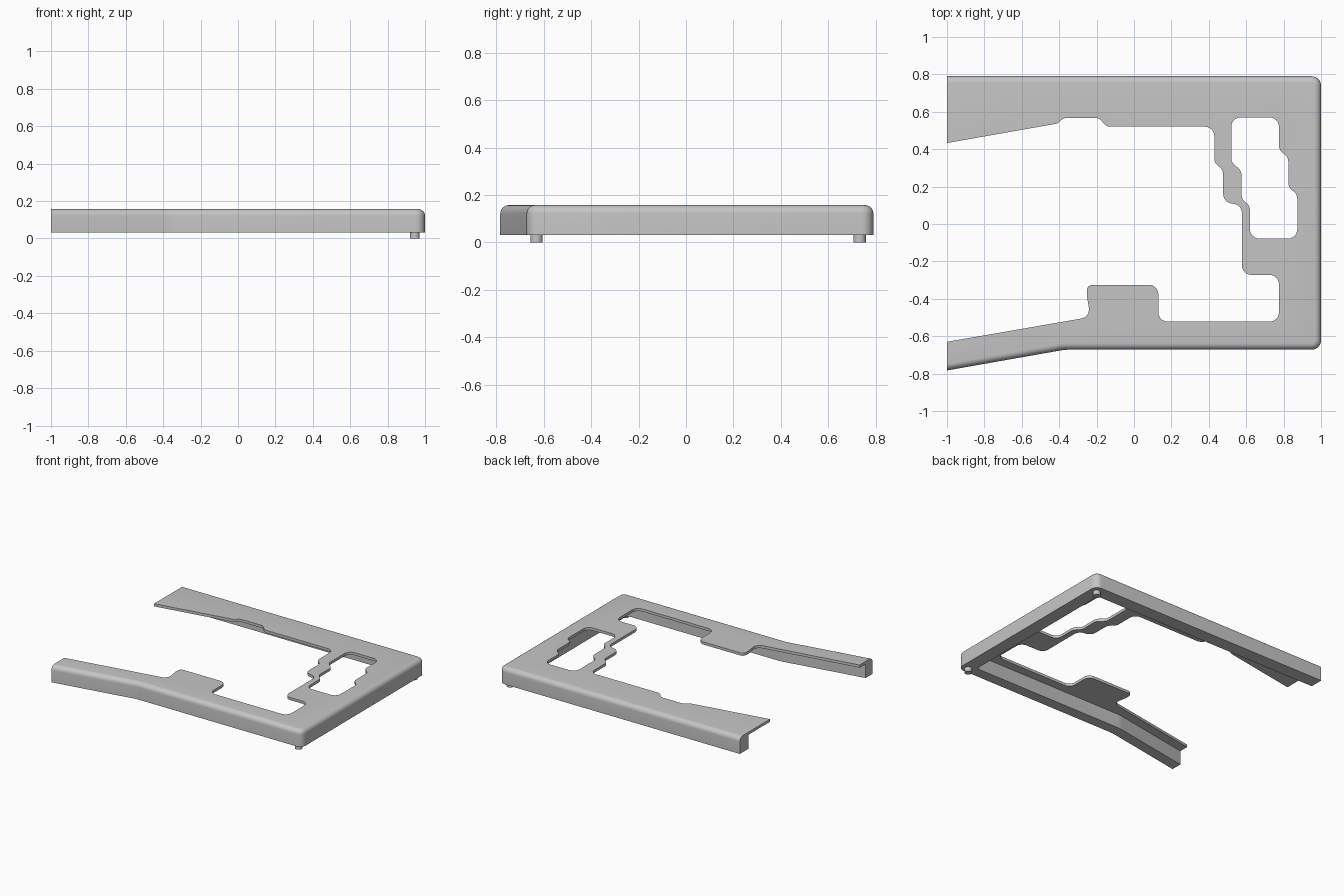
import bpy, bmesh
from math import radians, tan
from mathutils import Vector

cube = bpy.data.objects.get("Cube")
if cube:
    bpy.data.objects.remove(cube, do_unlink=True)

BOTTOM, TOP, PLATE = 0.032, 0.157, 0.02

grey = bpy.data.materials.new("light grey")
grey.use_nodes = True
colour = (0.56, 0.56, 0.56, 1)
grey.diffuse_color = colour
grey.node_tree.nodes["Principled BSDF"].inputs["Base Color"].default_value = colour


def rounded(points, steps=6):
    """Turn (x, y, radius) corners into an outline with filleted corners."""
    out = []
    n = len(points)
    for i, (x, y, r) in enumerate(points):
        p = Vector((x, y))
        if r == 0:
            out.append(p)
            continue
        a = Vector(points[i - 1][:2]) - p
        b = Vector(points[(i + 1) % n][:2]) - p
        half = a.angle(b) / 2
        cut = min(r / tan(half), a.length * 0.49, b.length * 0.49)
        r = cut * tan(half)
        a.normalize()
        b.normalize()
        centre = p + (a + b).normalized() * (r * r + cut * cut) ** 0.5
        start = (p + a * cut - centre).normalized()
        end = (p + b * cut - centre).normalized()
        for k in range(steps + 1):
            out.append(centre + start.slerp(end, k / steps).normalized() * r)
    return out


def prism(name, corners, z0, z1, bevel=0, clip=None):
    """Extrude an outline, optionally rounding its top rim and cutting it at x = clip."""
    outline = rounded(corners)
    n = len(outline)
    bm = bmesh.new()
    low = [bm.verts.new((p.x, p.y, z0)) for p in outline]
    high = [bm.verts.new((p.x, p.y, z1)) for p in outline]
    bm.faces.new(low)
    bm.faces.new(high)
    for i in range(n):
        j = (i + 1) % n
        bm.faces.new((low[i], low[j], high[j], high[i]))
    bmesh.ops.recalc_face_normals(bm, faces=bm.faces[:])
    if bevel:
        rim = [e for e in bm.edges if all(v.co.z > z1 - 1e-5 for v in e.verts)]
        bmesh.ops.bevel(bm, geom=rim, offset=bevel, segments=6, profile=0.5, affect="EDGES")
    if clip is not None:
        bmesh.ops.bisect_plane(bm, geom=bm.verts[:] + bm.edges[:] + bm.faces[:],
                               plane_co=(clip, 0, 0), plane_no=(-1, 0, 0), clear_outer=True)
        bmesh.ops.holes_fill(bm, edges=[e for e in bm.edges if e.is_boundary])
        bmesh.ops.recalc_face_normals(bm, faces=bm.faces[:])
    mesh = bpy.data.meshes.new(name)
    bm.to_mesh(mesh)
    bm.free()
    mesh.materials.append(grey)
    obj = bpy.data.objects.new(name, mesh)
    bpy.context.collection.objects.link(obj)
    return obj


def select(obj):
    bpy.ops.object.select_all(action="DESELECT")
    obj.select_set(True)
    bpy.context.view_layer.objects.active = obj


def carve(target, cutter):
    cutter.hide_render = True
    mod = target.modifiers.new("cut", "BOOLEAN")
    mod.operation, mod.solver, mod.object = "DIFFERENCE", "EXACT", cutter
    select(target)
    bpy.ops.object.modifier_apply(modifier=mod.name)
    bpy.data.objects.remove(cutter, do_unlink=True)


# Outer body with a rounded top rim, cut flat at the open end
frame = prism("frame_shell", [
    (-1.3, 0.79, 0), (1, 0.79, 0.05), (1, -0.672, 0.05),
    (-0.37, -0.672, 0.3), (-1.3, -0.836, 0)], BOTTOM, TOP, 0.035, -1)

# Hollow underside leaves a perimeter wall and a thin top plate
carve(frame, prism("cavity", [
    (-1.3, 0.69, 0), (0.9, 0.69, 0.02), (0.9, -0.59, 0.02),
    (-0.37, -0.59, 0.3), (-1.3, -0.754, 0)], -0.1, TOP - PLATE))

# Large stepped opening, running out through the open end
carve(frame, prism("main_opening", [
    (-1.3, 0.38, 0), (-0.41, 0.537, 0.04), (-0.375, 0.568, 0.05),
    (-0.185, 0.568, 0.05), (-0.15, 0.52, 0.05), (0.43, 0.52, 0.05),
    (0.43, 0.325, 0.05), (0.477, 0.29, 0.05), (0.477, 0.118, 0.05),
    (0.577, 0.1, 0.05), (0.577, -0.272, 0.05), (0.775, -0.272, 0.05),
    (0.775, -0.522, 0.05), (0.13, -0.522, 0.05), (0.13, -0.325, 0.05),
    (-0.252, -0.325, 0.05), (-0.252, -0.385, 0.05), (-0.233, -0.497, 0.05),
    (-1.3, -0.682, 0)], 0.1, 0.3))

# Closed stepped window beside it
carve(frame, prism("side_window", [
    (0.52, 0.57, 0.05), (0.775, 0.57, 0.05), (0.775, 0.393, 0.05),
    (0.825, 0.36, 0.05), (0.825, 0.195, 0.05), (0.873, 0.16, 0.05),
    (0.873, -0.078, 0.05), (0.62, -0.078, 0.05), (0.62, 0.1, 0.05),
    (0.575, 0.13, 0.05), (0.575, 0.285, 0.05), (0.52, 0.33, 0.05)], 0.1, 0.3))

select(frame)
bpy.ops.object.shade_smooth_by_angle(angle=radians(30))

# Small round pegs under the closed corners
for name, y in (("front_foot", -0.63), ("back_foot", 0.732)):
    bpy.ops.mesh.primitive_cylinder_add(vertices=24, radius=0.026, depth=0.04,
                                        location=(0.945, y, 0.02))
    foot = bpy.context.object
    foot.name = name
    foot.data.materials.append(grey)
    bpy.ops.object.shade_smooth_by_angle(angle=radians(30))
